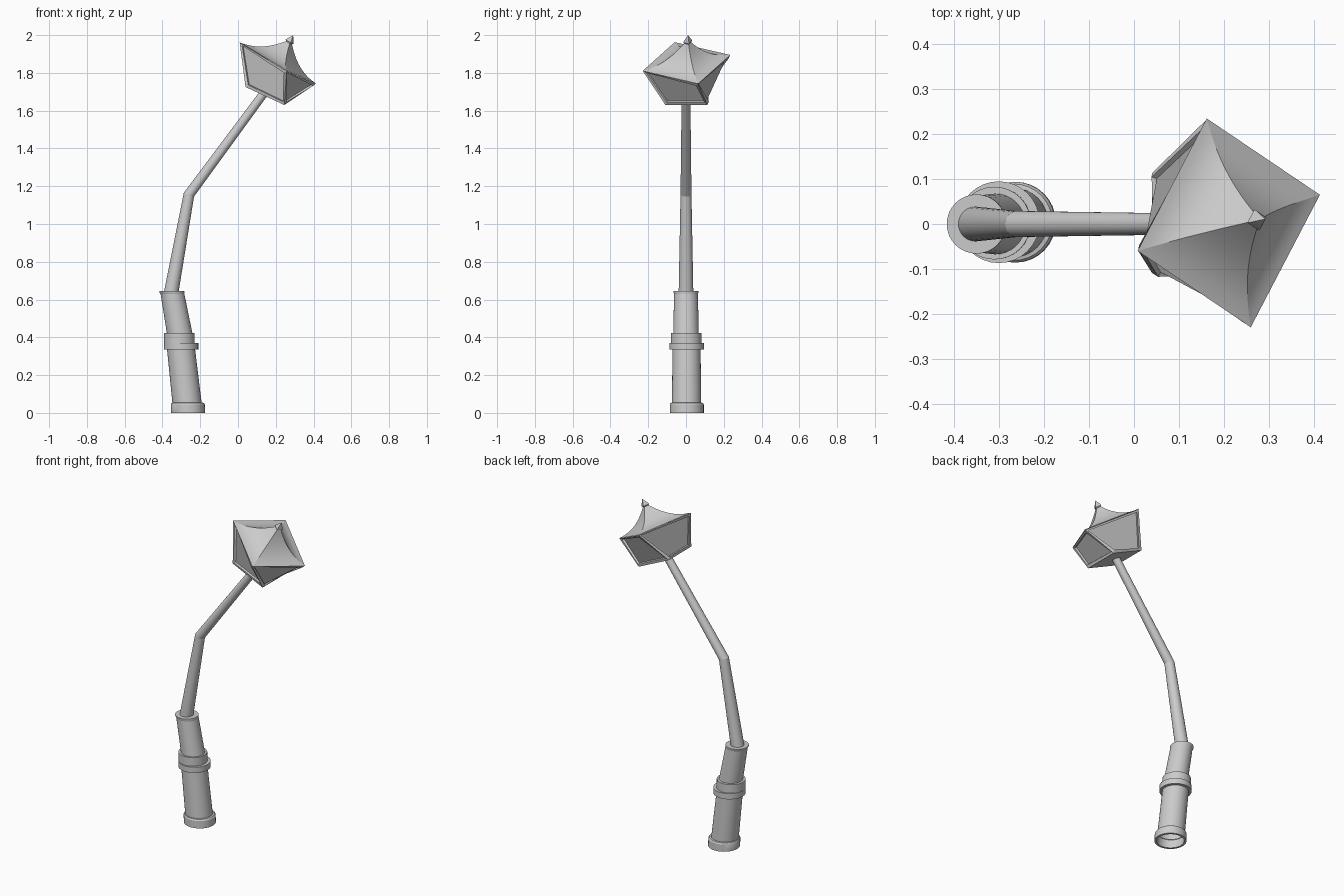
import bpy, bmesh, math
from mathutils import Vector

if "Cube" in bpy.data.objects:
    bpy.data.objects.remove(bpy.data.objects["Cube"])


def finish(name, bm, angle=30):
    bmesh.ops.recalc_face_normals(bm, faces=bm.faces)
    me = bpy.data.meshes.new(name)
    bm.to_mesh(me)
    bm.free()
    ob = bpy.data.objects.new(name, me)
    bpy.context.collection.objects.link(ob)
    bpy.ops.object.select_all(action='DESELECT')
    ob.select_set(True)
    bpy.context.view_layer.objects.active = ob
    bpy.ops.object.shade_smooth_by_angle(angle=math.radians(angle))
    return ob


def bridge(bm, rings):
    for a, b in zip(rings, rings[1:]):
        n = len(a)
        for i in range(n):
            bm.faces.new((a[i], a[(i + 1) % n], b[(i + 1) % n], b[i]))


def tube(name, sections, y=0.0, sides=32):
    """Loft circles (x, z, radius, tilt in degrees) into an open tube."""
    bm = bmesh.new()
    rings = []
    for x, z, r, tilt in sections:
        t = math.radians(tilt)
        ring = []
        for i in range(sides):
            a = math.tau * i / sides
            c = r * math.cos(a)
            ring.append(bm.verts.new((x + c * math.cos(t), y + r * math.sin(a),
                                      z - c * math.sin(t))))
        rings.append(ring)
    bridge(bm, rings)
    return finish(name, bm)


# Leaning hollow pedestal
tube("base_collar", [(-.264, 0, .077, 0), (-.264, 0, .09, 0), (-.266, .045, .09, 0),
                     (-.267, .053, .085, 0), (-.268, .055, .076, 0)], y=.004)
tube("lower_column", [(-.264, .0, .078, 0), (-.304, .36, .074, 0)], y=.003)
tube("wide_band", [(-.301, .335, .07, 0), (-.301, .335, .091, 0),
                   (-.301, .37, .091, 0), (-.301, .37, .07, 0)], y=.004)
tube("narrow_band", [(-.31, .37, .081, 0), (-.311, .423, .081, 0), (-.311, .423, .06, 0)],
     y=.002)
tube("upper_column", [(-.305, .40, .068, 0), (-.347, .63, .063, 0)])
tube("top_rim", [(-.347, .628, .062, 0), (-.350, .638, .066, 0), (-.351, .645, .066, 0),
                 (-.352, .645, .035, 0)])

# Bent tapered pole
tube("lower_pole", [(-.355, .63, .039, 0), (-.26, 1.155, .029, 20)])
tube("upper_pole", [(-.26, 1.155, .029, 20), (.135, 1.69, .023, 37)])

# Lantern: eave square is tilted and twisted relative to the bottom square
centre = Vector((.211, .0025, 1.8525))
u = Vector((.203, .0625, -.11))
v = Vector((-.049, .2325, .0425))
axis = Vector((.48, .05, .87)).normalized()


def square(bm, scale, height):
    return [bm.verts.new(centre + axis * height + d * scale) for d in (u, v, -u, -v)]


bm = bmesh.new()
bottom = [bm.verts.new(p) for p in ((.245, .113, 1.63), (.04, .113, 1.725),
                                    (.04, -.109, 1.725), (.245, -.109, 1.63))]
top = square(bm, .99, -.002)
bridge(bm, [bottom, top])
panes = list(bm.faces)
bm.faces.new(bottom)
lid = bm.faces.new(top)
bmesh.ops.recalc_face_normals(bm, faces=bm.faces)
# Recessed window panes, pushed towards the lantern's middle
middle = Vector((.175, 0, 1.77))
bmesh.ops.inset_individual(bm, faces=panes, thickness=.02, depth=0)
bmesh.ops.inset_individual(bm, faces=panes, thickness=.0005, depth=0)
for f in panes:
    push = f.normal.copy()
    if push.dot(f.calc_center_median() - middle) > 0:
        push.negate()
    for w in f.verts:
        w.co += push * .012
bmesh.ops.delete(bm, geom=[lid], context='FACES_ONLY')
finish("lantern_body", bm, 20)

# Concave four-sided roof with sharp ridges
bm = bmesh.new()
steps = [1 - .92 * i / 16 for i in range(17)]
bridge(bm, [square(bm, s, .025 * (1 - s) + .12 * (1 - s) ** 2.3) for s in steps])
finish("roof", bm, 7)

# Small pointed finial
bm = bmesh.new()
rings = [square(bm, s, h) for s, h in ((.07, .12), (.10, .128), (.085, .138))]
bridge(bm, rings)
tip = bm.verts.new(centre + axis * .168)
for i in range(4):
    bm.faces.new((rings[-1][i], rings[-1][(i + 1) % 4], tip))
bm.faces.new(rings[0])
finish("finial", bm, 20)
